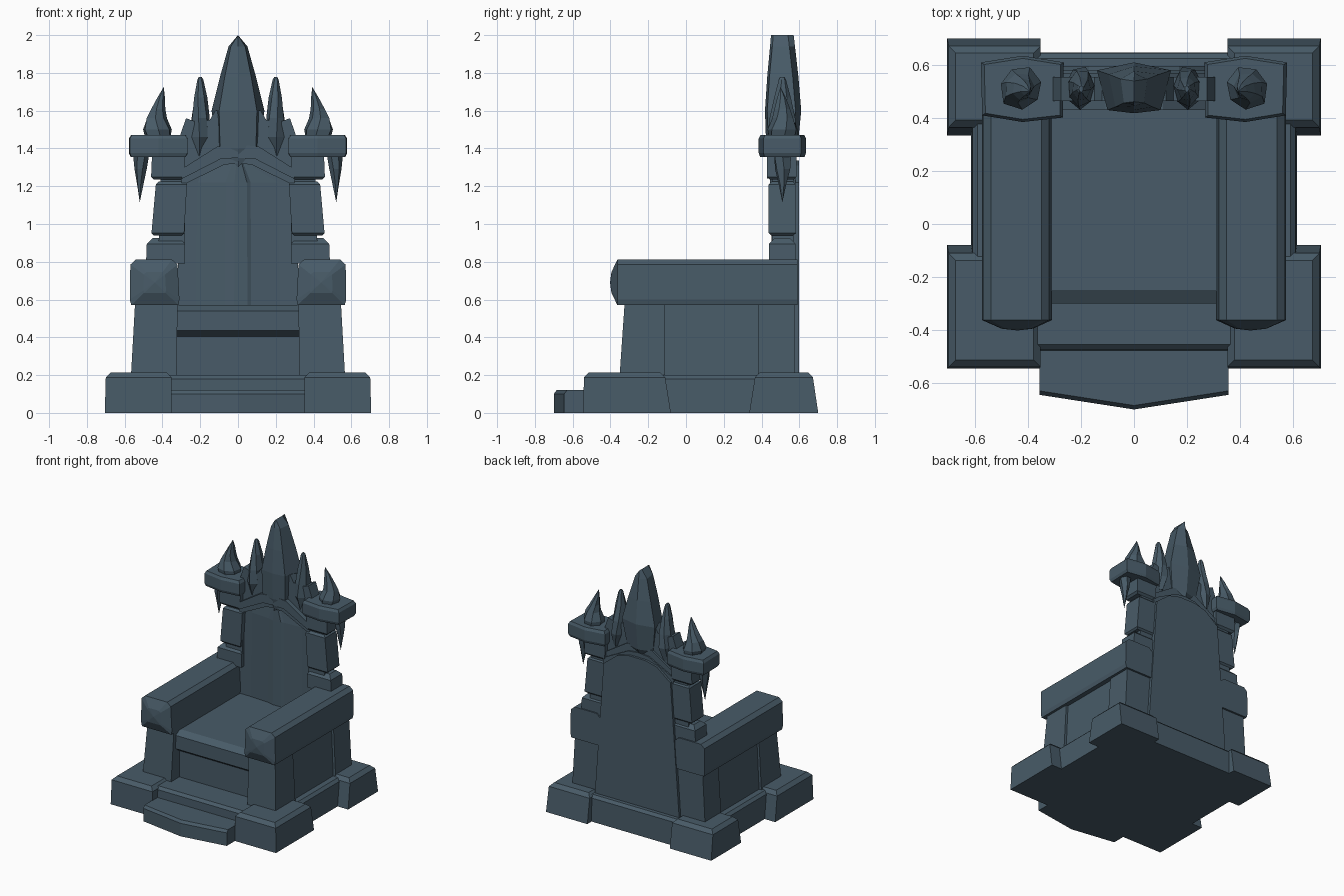
import bpy, bmesh, math, random

if "Cube" in bpy.data.objects:
    bpy.data.objects.remove(bpy.data.objects["Cube"])
random.seed(4)

stone = bpy.data.materials.new("slate stone")
stone.diffuse_color = (0.065, 0.105, 0.138, 1)
stone.use_nodes = True
stone.node_tree.nodes["Principled BSDF"].inputs["Base Color"].default_value = stone.diffuse_color


def loft(name, rings, mirror=False):
    """Skin equal-length rings of 3D points and cap both ends."""
    bm = bmesh.new()
    vs = [[bm.verts.new(p) for p in r] for r in rings]
    n = len(rings[0])
    for a, b in zip(vs, vs[1:]):
        for i in range(n):
            j = (i + 1) % n
            bm.faces.new((a[i], a[j], b[j], b[i]))
    bm.faces.new(vs[0])
    bm.faces.new(vs[-1])
    bmesh.ops.remove_doubles(bm, verts=bm.verts, dist=0.0005)
    bmesh.ops.recalc_face_normals(bm, faces=bm.faces)
    me = bpy.data.meshes.new(name)
    bm.to_mesh(me)
    bm.free()
    me.materials.append(stone)
    ob = bpy.data.objects.new(name, me)
    bpy.context.collection.objects.link(ob)
    if mirror:
        m = ob.modifiers.new("mirror", 'MIRROR')
        m.use_mirror_merge = False
    return ob


def rect(x0, x1, y0, y1, z):
    return [(x0, y0, z), (x1, y0, z), (x1, y1, z), (x0, y1, z)]


def block(name, lo, hi, z0, z1, c=0.02, mirror=False, under=0.0):
    """Tapered block from plan rectangle lo to hi, chamfered on top (and below)."""
    def inset(r, d):
        return (r[0] + d, r[1] - d, r[2] + d, r[3] - d)
    rings = []
    if under:
        rings.append(rect(*inset(lo, under), z0))
    rings += [rect(*lo, z0 + under), rect(*hi, z1 - c), rect(*inset(hi, c), z1)]
    return loft(name, rings, mirror)


def prism_y(name, prof, y0, y1, mirror=False):
    return loft(name, [[(x, y, z) for x, z in prof] for y in (y0, y1)], mirror)


def both(half):
    """Mirror a right-hand outline into a closed symmetric one."""
    return half + [(-x, z) for x, z in reversed(half)]


def crystal(name, rows, sides=7, jitter=0.08, mirror=False):
    """Faceted shard; rows are (z, centre x, centre y, radius x, radius y)."""
    ks = [1 + random.uniform(-jitter, jitter) for _ in range(sides)]
    rings = []
    for n, (z, cx, cy, rx, ry) in enumerate(rows):
        rings.append([(cx + rx * ks[i] * math.cos(math.tau * (i + 0.2 * n) / sides),
                       cy + ry * ks[i] * math.sin(math.tau * (i + 0.2 * n) / sides), z)
                      for i in range(sides)])
    return loft(name, rings, mirror)


# plinth with four heavy corner blocks
block("plinth", (-.615, .615, -.48, .648), (-.61, .61, -.475, .645), 0, .2)
block("front_corner_block", (.352, .705, -.545, -.08), (.352, .70, -.54, -.11),
      0, .215, .027, True)
block("rear_corner_block", (.352, .705, .335, .70), (.352, .70, .365, .672),
      0, .215, .027, True)

# pointed front step
step = [(-.356, -.4), (-.356, -.645), (0, -.70), (.356, -.645), (.356, -.4)]
loft("step", [[(x, y, 0) for x, y in step], [(x, y, .10) for x, y in step],
              [(x, y + .015, .12) for x, y in step]])

# armrest supports: pillars with recessed panels
loft("front_pillar", [rect(.325, .567, -.352, -.11, .19),
                      rect(.32, .545, -.325, -.11, .58)], True)
loft("rear_pillar", [rect(.325, .567, .38, .577, .19),
                     rect(.32, .545, .385, .575, .58)], True)
loft("side_panel", [rect(.325, .547, -.13, .4, .19),
                    rect(.32, .528, -.13, .4, .58)], True)

# armrests with faceted front ends
arm = [(.315, .57), (.565, .57), (.573, .60), (.570, .785), (.54, .812),
       (.35, .812), (.32, .785), (.31, .60)]
cx, cz = .44, .69


def arm_ring(y, s):
    return [(cx + (x - cx) * s, y, cz + (z - cz) * s) for x, z in arm]


loft("armrest", [arm_ring(.59, 1), arm_ring(-.363, 1), arm_ring(-.395, .45),
                 arm_ring(-.402, 0)], True)

# seat core and chamfered seat slab
loft("seat_core", [rect(-.34, .34, -.25, .5, .19), rect(-.34, .34, -.25, .5, .5)])
seat = [(.5, .57), (-.25, .57), (-.30, .54), (-.30, .437), (-.255, .405), (.5, .405)]
loft("seat", [[(x, y, z) for y, z in seat] for x in (-.33, .33)])

# back slab with arched top and a shallow central ridge
prism_y("back_slab", both([(.36, .19), (.285, 1.22), (.17, 1.31), (.07, 1.335)]),
        .475, .597)
ridge = [(-.3, .48), (-.07, .465), (-.02, .452), (.05, .455), (.07, .465), (.3, .48)]
loft("back_ridge", [[(x, y, .55) for x, y in ridge],
                    [(x * .95, y, 1.22) for x, y in ridge],
                    [(x * .3, y, 1.34) for x, y in ridge]])

# arch moulding over the back
prism_y("arch_lower_band", [(.0, 1.32), (.07, 1.315), (.295, 1.205), (.305, 1.25),
                            (.09, 1.36), (.0, 1.37)], .445, .58, True)
prism_y("arch_upper_band", [(.0, 1.35), (.09, 1.345), (.295, 1.24), (.30, 1.29),
                            (.11, 1.41), (.0, 1.42)], .43, .57, True)

# stacked stones beside the back
block("lower_side_stone", (.28, .487, .44, .58), (.28, .483, .44, .58),
      .79, .925, .03, True)
block("stone_joint", (.28, .42, .455, .57), (.28, .41, .455, .57), .9, 1.26, .01, True)
block("middle_side_stone", (.285, .458, .438, .582), (.27, .435, .438, .58),
      .94, 1.225, .015, True, .012)
block("upper_side_stone", (.285, .46, .43, .585), (.28, .455, .43, .585),
      1.235, 1.38, .01, True, .015)

# bracket slabs carrying the flames
cap = [(.268, .402), (.42, .385), (.573, .41), (.578, .61), (.42, .635), (.265, .61)]


def cap_ring(z, s):
    return [(.42 + (x - .42) * s, .51 + (y - .51) * s, z) for x, y in cap]


loft("bracket_slab", [cap_ring(1.355, .94), cap_ring(1.375, 1), cap_ring(1.452, 1),
                      cap_ring(1.472, .92)], True)

# stone flames and hanging spikes
crystal("flame", [(1.44, .42, .515, .07, .075), (1.50, .425, .515, .083, .085),
                  (1.56, .43, .515, .058, .06), (1.61, .42, .51, .038, .045),
                  (1.67, .405, .505, .020, .025), (1.725, .393, .50, 0, 0)],
        7, .1, True)
crystal("hanging_spike", [(1.37, .512, .51, .042, .052), (1.29, .515, .51, .032, .042),
                          (1.21, .517, .51, .018, .02), (1.115, .52, .51, 0, 0)],
        6, .08, True)

# crest plate behind the spikes
prism_y("crest_plate", [(0, 1.36), (.12, 1.36), (.29, 1.27), (.31, 1.46), (.275, 1.56),
                        (.235, 1.545), (.15, 1.55), (.12, 1.60), (0, 1.60)],
        .465, .555, True)


# large central spike, wider at the rear
def spike_ring(z, wf, wb, y0, y1):
    return [(-wf, y0 + .012, z), (0, y0, z), (wf, y0 + .012, z),
            (wb, y1 - .03, z), (0, y1, z), (-wb, y1 - .03, z)]


loft("central_spike", [spike_ring(1.30, 0, 0, .44, .56), spike_ring(1.40, .095, .11, .425, .59),
                       spike_ring(1.60, .10, .14, .418, .61),
                       spike_ring(1.78, .07, .095, .43, .595),
                       spike_ring(1.94, .038, .05, .445, .577),
                       spike_ring(2.0, 0, 0, .45, .57)])

# smaller flanking spikes
crystal("flanking_spike", [(1.36, .212, .515, .03, .05), (1.46, .206, .515, .055, .08),
                           (1.56, .202, .515, .05, .07), (1.67, .20, .512, .036, .045),
                           (1.765, .20, .51, .016, .02), (1.778, .20, .51, .008, .012)],
        7, .08, True)
